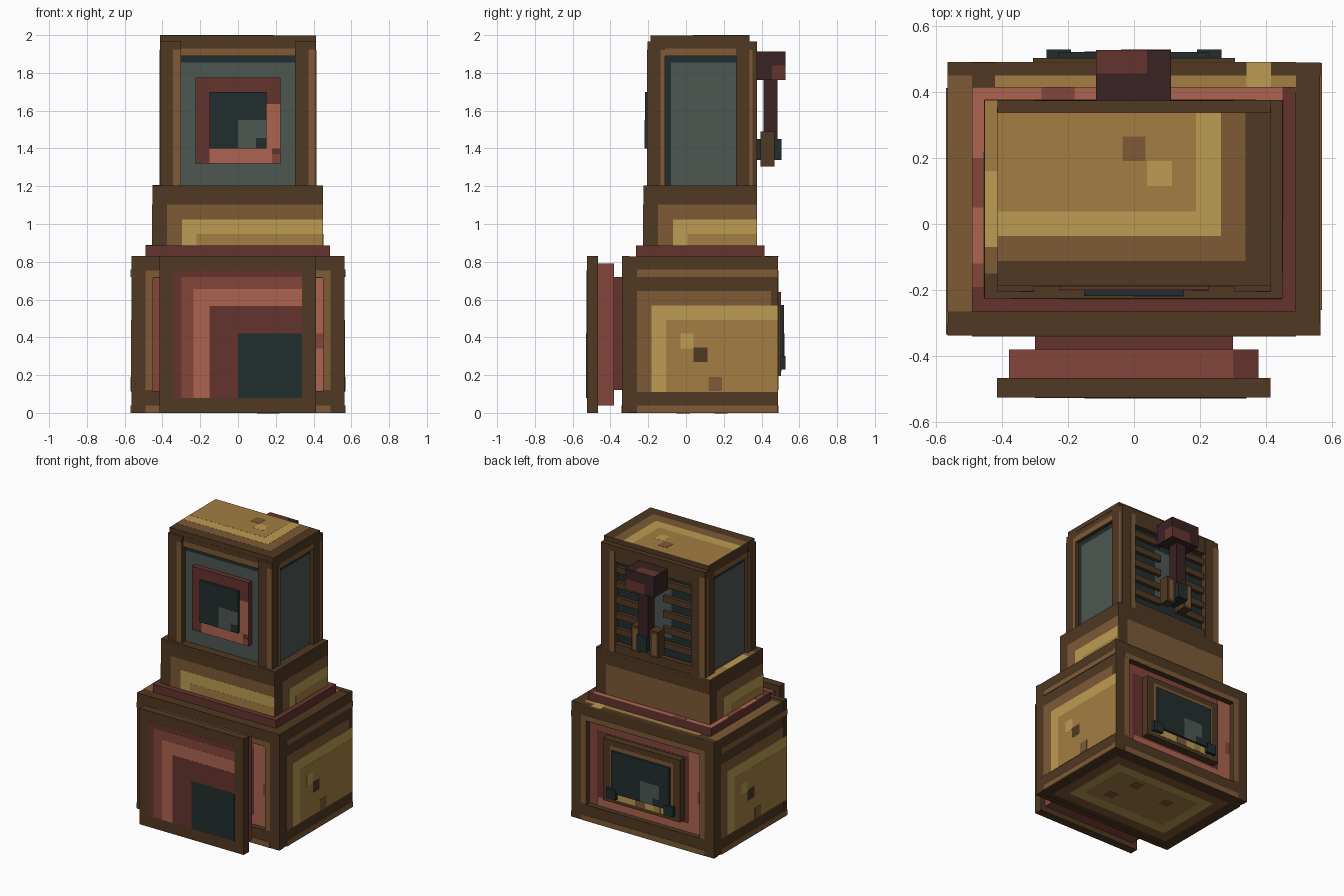
import bpy
import bmesh

cube = bpy.data.objects.get("Cube")
if cube:
    bpy.data.objects.remove(cube, do_unlink=True)


def linear(c):
    c /= 255
    return c / 12.92 if c <= 0.04045 else ((c + 0.055) / 1.055) ** 2.4


def material(name, code):
    m = bpy.data.materials.new(name)
    m.use_nodes = True
    rgba = [linear(c) for c in bytes.fromhex(code)] + [1]
    m.diffuse_color = rgba
    bsdf = next(n for n in m.node_tree.nodes if n.type == "BSDF_PRINCIPLED")
    bsdf.inputs["Base Color"].default_value = rgba
    bsdf.inputs["Roughness"].default_value = 0.9
    return m


dark = material("dark wood", "503822")
brown = material("brown wood", "7E5A36")
tan = material("tan wood", "A47E43")
gold = material("light tan wood", "BC9C52")
wine = material("dark red", "64342F")
red = material("red", "85463C")
rose = material("light red", "AC6450")
teal = material("dark teal", "222D2E")
grey = material("grey teal", "4D5752")
maroon = material("deep maroon", "3A2224")


def boxes(name, items):
    """One object from (lo, hi, material) boxes."""
    mesh = bpy.data.meshes.new(name)
    bm = bmesh.new()
    for lo, hi, mat in items:
        if mat.name not in mesh.materials:
            mesh.materials.append(mat)
        slot = list(mesh.materials).index(mat)
        verts = bmesh.ops.create_cube(bm, size=1)["verts"]
        for v in verts:
            v.co = [(a + b) / 2 + c * (b - a) for a, b, c in zip(lo, hi, v.co)]
        for f in {f for v in verts for f in v.link_faces}:
            f.material_index = slot
    bm.to_mesh(mesh)
    bm.free()
    ob = bpy.data.objects.new(name, mesh)
    bpy.context.collection.objects.link(ob)
    return ob


def box(name, x, y, z, mat):
    return boxes(name, [tuple(zip(x, y, z)) + (mat,)])


# face: u axis, u sign, v axis, normal axis, normal sign
FACES = {"front": (0, 1, 2, 1, -1), "back": (0, -1, 2, 1, 1),
         "right": (1, 1, 2, 0, 1), "left": (1, -1, 2, 0, -1),
         "top": (0, 1, 1, 2, 1), "bottom": (0, 1, 1, 2, -1)}


def paint(name, face, plane, rects):
    """Thin stacked plates; rects are (u0, u1, v0, v1, material) seen from outside."""
    u, us, v, n, ns = FACES[face]
    items = []
    for i, (u0, u1, v0, v1, mat) in enumerate(rects):
        lo, hi = [0, 0, 0], [0, 0, 0]
        lo[u], hi[u] = sorted((us * u0, us * u1))
        lo[v], hi[v] = v0, v1
        lo[n], hi[n] = sorted((plane - ns * 0.002, plane + ns * 0.0007 * (i + 1)))
        items.append((lo, hi, mat))
    boxes(name + "_" + face, items)


def bands(rect, mats, step, sides):
    """Nested rectangles, each inset on the chosen (left, right, bottom, top) sides."""
    u0, u1, v0, v1 = rect
    l, r, b, t = (s * step for s in sides)
    return [(u0 + l * i, u1 - r * i, v0 + b * i, v1 - t * i, m) for i, m in enumerate(mats)]


WOOD = (dark, brown, gold, tan)

# Base cabinet body
box("base_body", (-.563, .563), (-.3, .45), (0.002, .828), dark)
for face, plane, a, b in (("right", .563, -.335, .487), ("left", -.563, -.487, .335)):
    rects = bands((a, b, .11, .72), WOOD, .076, (1, 0, 0, 1))
    k = a + .34
    rects += [(k - .035, k + .035, .34, .42, gold), (k + .035, k + .11, .27, .345, dark),
              (k + .115, k + .185, .115, .19, brown)]
    rects += [(a + .075, b, .72, .76, brown), (a + .075, b, 0, .04, brown)]
    paint("base_panel", face, plane, rects)
paint("base_panel", "bottom", .002,
      bands((-.56, .56, -.33, .48), WOOD, .075, (1, 1, 1, 1))
      + [(x, x + .07, y, y + .07, brown) for x, y in ((-.2, .1), (.1, .15), (.15, -.05))])
paint("base_rim", "top", .828, [
    (-.565, -.49, -.265, .49, brown), (-.42, .49, .4, .49, tan), (.34, .415, .4, .49, gold)])

# Framed openings on the front and back of the base
for face, y0, y1, wall in (("front", -.338, -.3, -.3), ("back", .45, .488, .45)):
    items = [((s * .5075 - .0575, y0, 0), (s * .5075 + .0575, y1, .83), dark) for s in (-1, 1)]
    items += [((-.46, y0, z), (.46, y1, z + .115), dark) for z in (0, .715)]
    boxes("base_frame_" + face, items)
    plane = y0 if face == "front" else y1
    paint("base_frame_trim", face, plane, [
        (-.49, -.45, .12, .755, brown), (.45, .49, .12, .755, brown),
        (-.49, .49, .72, .755, brown), (-.49, .49, 0, .04, brown)])
    paint("base_inner_panel", face, wall, [
        (-.455, .455, .11, .72, red), (-.39, .455, .115, .65, wine),
        (.34, .455, .115, .72, rose), (-.38, .34, .115, .18, rose),
        (.41, .455, .34, .42, red)])

# Projecting front door
box("door_neck", (-.3, .3), (-.38, -.29), (.12, .72), wine)
box("door_core", (-.378, .376), (-.468, -.38), (.04, .79), red)
paint("door_core", "top", .79, [(.3, .376, -.468, -.38, wine)])
box("door", (-.415, .413), (-.525, -.466), (0, .83), dark)
paint("door_panel", "front", -.525, [
    (-.345, .34, .08, .755, wine), (-.3, .34, .08, .72, red), (-.235, .34, .08, .655, rose),
    (-.15, .34, .08, .565, wine), (0, .34, .08, .42, teal)])

# Rear window of the base with two small feet
box("rear_window_frame", (-.305, .305), (.44, .503), (.195, .64), dark)
paint("rear_window_trim", "back", .503, [
    (-.25, .25, .22, .6, brown), (-.22, .2, .22, .27, gold), (-.05, .03, .22, .27, brown),
    (.1, .15, .22, .27, tan)])
box("rear_window", (-.23, .23), (.5, .52), (.27, .57), teal)
paint("rear_window_glint", "back", .52, [(0, .15, .27, .42, grey), (.1, .15, .27, .32, teal)])
for s, side in ((1, "left"), (-1, "right")):
    box("rear_window_foot_" + side, sorted((s * .19, s * .265)), (.5, .528), (.23, .3), teal)

# Red plinth
box("plinth", (-.49, .488), (-.265, .415), (.825, .885), wine)
paint("plinth", "top", .885, [
    (-.49, .45, .375, .415, rose), (-.49, -.45, -.19, .415, rose), (-.28, -.18, .375, .415, red),
    (-.49, -.45, .05, .2, red), (-.49, -.45, -.19, -.12, red)])

# Middle block
box("middle_block", (-.453, .449), (-.225, .375), (.885, 1.205), dark)
for face, plane, a, b in (("front", -.225, -.453, .449), ("back", .375, -.449, .453),
                          ("right", .449, -.225, .375), ("left", -.453, -.375, .225)):
    mats = WOOD[:2] if face == "back" else WOOD
    rects = bands((a, b, .885, 1.18), mats, .078, (1, 0, 0, 1))
    paint("middle_panel", face, plane, rects)
paint("middle_block", "top", 1.205, [
    (-.453, -.4, -.15, .375, brown), (-.453, -.4, -.07, .375, gold), (-.453, -.4, .16, .375, tan)])

# Upper cabinet: glass core, corner posts, headers, lid
box("glass_core", (-.385, .385), (-.165, .335), (1.2, 1.93), grey)
paint("front_glass_shade", "front", -.165, [(-.31, .31, 1.855, 1.9, teal)])
for face, plane, a, b in (("right", .385, -.12, .275), ("left", -.385, -.275, .12)):
    paint("side_glass_shade", face, plane, [(a, b, 1.2, 1.9, teal), (a + .04, b, 1.2, 1.855, grey)])
for s, side in ((1, "left"), (-1, "right")):
    x = sorted((s * .302, s * .413))
    box("front_post_" + side, x, (-.205, -.11), (1.205, 1.965), dark)
    box("rear_post_" + side, x, (.265, .338), (1.205, 1.965), dark)
    box("back_post_" + side, x, (.335, .375), (1.205, 1.965), dark)
    paint("post_trim_" + side, "front", -.205, [(x[0] + .07, x[1], 1.205, 1.925, brown)])
    paint("back_post_trim_" + side, "back", .375, [(.07 - x[1], -x[0], 1.205, 1.925, brown)])
    outer = "right" if s > 0 else "left"
    paint("side_post_trim", outer, s * .413, [
        tuple(sorted((-s * -y0, -s * -y1))) + (1.205, z, brown)
        for y0, y1, z in ((-.135, -.11, 1.92), (.337, .353, 1.92))])
box("header", (-.411, .411), (-.188, .338), (1.89, 1.965), dark)
paint("header_trim", "front", -.188, [(-.302, .302, 1.89, 1.93, brown)])
for face, plane, a, b in (("right", .411, -.11, .265), ("left", -.411, -.265, .11)):
    paint("header_trim", face, plane, [(a, b, 1.89, 1.93, brown)])
box("lid", (-.413, .413), (-.187, .337), (1.965, 1.997), dark)
paint("lid", "top", 1.997, bands((-.413, .413, -.187, .337), WOOD, .075, (0, 1, 1, 0))
      + [(.04, .115, .115, .19, gold), (-.035, .035, .19, .265, brown)])

# Framed window on the front of the upper cabinet
box("front_window_frame", (-.225, .225), (-.2, -.16), (1.32, 1.775), wine)
paint("front_window_frame", "front", -.2, [
    (.15, .225, 1.4, 1.635, rose), (-.15, .18, 1.32, 1.4, rose), (.18, .225, 1.32, 1.37, red)])
box("front_window", (-.152, .152), (-.218, -.19), (1.4, 1.7), teal)
paint("front_window_glint", "front", -.218, [(0, .152, 1.4, 1.55, grey), (.095, .152, 1.4, 1.455, teal)])

# Rear grille with slats
paint("grille_back", "back", .335, [(-.31, .31, 1.2, 1.93, teal), (-.1, .12, 1.4, 1.75, grey)])
boxes("grille_rails", [((-.31, .337, z), (.31, .373, z + h), dark)
                       for z, h in ((1.205, .06), (1.85, .115))])
boxes("grille_slats", [((sorted((s * .07, s * .3))[0], .337, 1.33 + i * .11),
                        (sorted((s * .07, s * .3))[1], .362, 1.375 + i * .11), dark)
                       for i in range(5) for s in (-1, 1)])

# Rear pump: head, stem, valve and yoke
box("pump_head", (-.115, .112), (.372, .527), (1.763, 1.913), maroon)
paint("pump_head", "top", 1.913, [(-.115, .04, .455, .527, wine)])
paint("pump_head", "right", .112, [(.455, .527, 1.763, 1.84, wine)])
paint("pump_head", "back", .527, [(-.112, .04, 1.763, 1.84, wine)])
box("pump_stem", (-.038, .038), (.41, .485), (1.37, 1.765), maroon)
box("pump_valve", (-.04, .04), (.37, .505), (1.34, 1.45), teal)
for s, side in ((1, "left"), (-1, "right")):
    box("pump_yoke_" + side, sorted((s * .04, s * .105)), (.395, .468), (1.305, 1.49), dark)
    paint("pump_yoke_trim_" + side, "back", .468, [(-s * .075 - .018, -s * .075 + .018, 1.32, 1.47, brown)])
